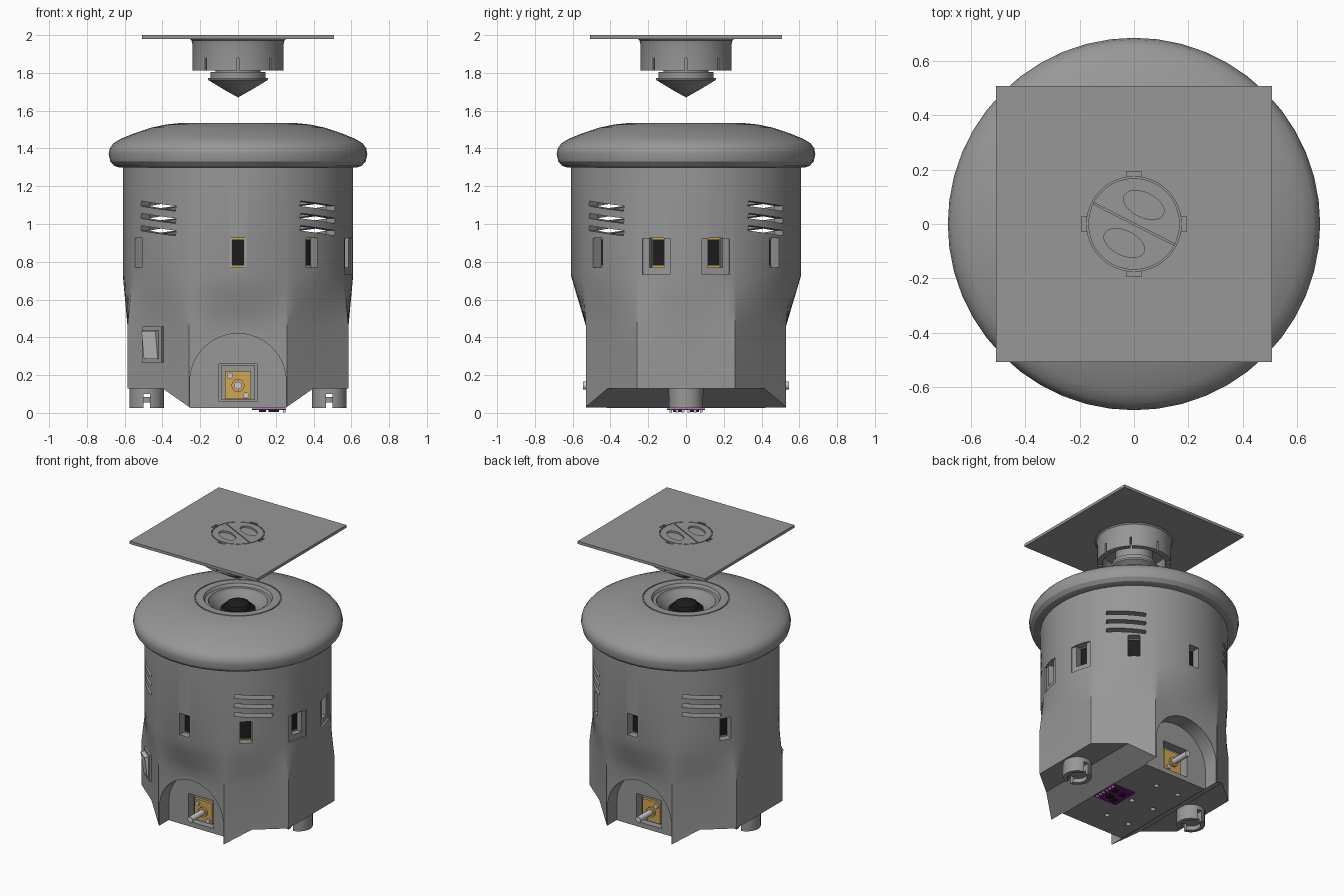
import bpy, bmesh, math
from mathutils import Matrix, Vector

cube = bpy.data.objects.get("Cube")
if cube:
    bpy.data.objects.remove(cube, do_unlink=True)


def material(name, rgb):
    m = bpy.data.materials.new(name)
    m.use_nodes = True
    m.diffuse_color = (*rgb, 1)
    m.node_tree.nodes["Principled BSDF"].inputs["Base Color"].default_value = (*rgb, 1)
    return m


grey = material("shell grey", (0.31, 0.31, 0.31))
light = material("light metal", (0.6, 0.6, 0.6))
black = material("sensor black", (0.012, 0.012, 0.014))
gold = material("gold plate", (0.62, 0.38, 0.1))
purple = material("board purple", (0.16, 0.01, 0.2))


def T(x, y, z):
    return Matrix.Translation((x, y, z))


def R(deg, axis):
    return Matrix.Rotation(math.radians(deg), 4, axis)


def finish(name, bm, mat=None):
    bmesh.ops.remove_doubles(bm, verts=bm.verts, dist=1e-5)
    bmesh.ops.recalc_face_normals(bm, faces=bm.faces)
    me = bpy.data.meshes.new(name)
    bm.to_mesh(me)
    bm.free()
    ob = bpy.data.objects.new(name, me)
    bpy.context.collection.objects.link(ob)
    if mat:
        me.materials.append(mat)
    else:
        ob.hide_render = True
    return ob


def box(name, size, matrix, mat=None):
    bm = bmesh.new()
    bmesh.ops.create_cube(bm, size=1, matrix=matrix @ Matrix.Diagonal((*size, 1)))
    return finish(name, bm, mat)


def cyl(name, r, h, matrix, mat=None, seg=32):
    bm = bmesh.new()
    bmesh.ops.create_cone(bm, cap_ends=True, segments=seg, radius1=r, radius2=r, depth=h, matrix=matrix)
    return finish(name, bm, mat)


def lathe(name, profile, mat=None, seg=48):
    bm = bmesh.new()
    vs = [bm.verts.new((r, 0, z)) for r, z in profile]
    es = [bm.edges.new(p) for p in zip(vs, vs[1:])]
    bmesh.ops.spin(bm, geom=vs + es, cent=(0, 0, 0), axis=(0, 0, 1),
                   angle=math.tau, steps=seg, use_merge=False)
    return finish(name, bm, mat)


def prism(name, outline, half, mat=None):
    # extrude an x-z outline along y
    bm = bmesh.new()
    f = bm.faces.new([bm.verts.new((x, -half, z)) for x, z in outline])
    g = bmesh.ops.extrude_face_region(bm, geom=[f])["geom"]
    bmesh.ops.translate(bm, vec=(0, 2 * half, 0), verts=[v for v in g if isinstance(v, bmesh.types.BMVert)])
    return finish(name, bm, mat)


def cut(ob, cutters):
    for c in cutters:
        m = ob.modifiers.new("cut", "BOOLEAN")
        m.operation, m.solver, m.object = "DIFFERENCE", "EXACT", c
    bpy.context.view_layer.update()
    me = bpy.data.meshes.new_from_object(ob.evaluated_get(bpy.context.evaluated_depsgraph_get()))
    ob.modifiers.clear()
    ob.data = me
    for c in cutters:
        bpy.data.objects.remove(c, do_unlink=True)


def smooth(*obs):
    for ob in obs:
        bpy.ops.object.select_all(action="DESELECT")
        ob.select_set(True)
        bpy.context.view_layer.objects.active = ob
        bpy.ops.object.shade_smooth_by_angle(angle=math.radians(28))


# Body: round drum lofted into an eight-sided base
def base_radius(a):
    c, s = abs(math.cos(a)), abs(math.sin(a))
    return min(0.585 / max(c, 1e-6), 0.53 / max(s, 1e-6), 0.2425 / (0.27 * c + 0.325 * s))


corners = [math.atan2(sy * y, sx * x) % math.tau for x, y in ((0.585, 0.26), (0.26, 0.53))
           for sx in (-1, 1) for sy in (-1, 1)]
angles = sorted([math.tau * i / 72 for i in range(72)] + corners)
bm = bmesh.new()
rings = []
for z, blend in ((0.025, 0), (0.46, 0), (0.55, 0.33), (0.64, 0.67), (0.73, 1), (1.31, 1)):
    rings.append([bm.verts.new((r * math.cos(a), r * math.sin(a), z)) for a in angles
                  for r in [base_radius(a) * (1 - blend) + 0.61 * blend]])
n = len(angles)
for lo, hi in zip(rings, rings[1:]):
    for i in range(n):
        bm.faces.new((lo[i], lo[(i + 1) % n], hi[(i + 1) % n], hi[i]))
bm.faces.new(rings[0])
bm.faces.new(rings[-1])
body = finish("body", bm, grey)

# Hollow interior, raised underside, wheel wells and motor openings
cutters = [cyl("hollow", 0.55, 0.53, T(0, 0, 1.025), seg=48)]
for s in (-1, 1):
    cutters.append(prism("under_slope", [(s * x, z) for x, z in
                         ((0.214, 0), (0.4, 0.13), (0.7, 0.13), (0.7, 0))], 0.8))
    arch = [(0.255, -0.05)] + [(0.255 * math.cos(t), 0.165 + 0.255 * math.sin(t))
                               for t in (math.pi * i / 32 for i in range(33))] + [(-0.255, -0.05)]
    well = prism("wheel_well", arch, 0.15)
    well.location.y = s * 0.57
    cutters += [well, box("motor_opening", (0.2, 0.1, 0.2), T(0, s * 0.4, 0.16))]

# Sensor windows around the drum, with recessed sensors
for a in (-150, -90, -50, -15, 15, 50, 90, 150):
    turn = R(a, "Z")
    cutters.append(box("window", (0.2, 0.078, 0.155), turn @ T(0.6, 0, 0.848)))
    if abs(a) == 15:
        cutters.append(box("wide_recess", (0.1, 0.15, 0.19), turn @ T(0.646, 0, 0.827)))
    box("sensor", (0.05, 0.07, 0.14), turn @ T(0.53, 0, 0.848), black)
    for dz in (-0.073, 0.073):
        box("sensor_edge", (0.06, 0.07, 0.008), turn @ T(0.53, 0, 0.848 + dz), gold)

# Slanted vents, three per corner
for a in (45, 135, 225, 315):
    for z in (0.965, 1.03, 1.095):
        cutters.append(box("vent", (0.2, 0.26, 0.027), R(a, "Z") @ T(0.6, 0, z) @ R(-6, "X")))

# Screw holes in the floor
for x in (-0.16, 0.02):
    for y in (-0.25, 0, 0.25):
        cutters.append(cyl("floor_hole", 0.018, 0.04, T(x, y, 0.03), seg=16))
cut(body, cutters)

# Motors: gold plate, shaft and screws on the two driven sides
for s in (-1, 1):
    box("motor_plate", (0.14, 0.02, 0.15), T(0, s * 0.385, 0.148), gold)
    box("motor_block", (0.18, 0.02, 0.18), T(0, s * 0.362, 0.16), grey)
    shaft = cyl("motor_shaft", 0.02, 0.17, T(0, s * 0.46, 0.145) @ R(90, "X"), light)
    collar = cyl("shaft_collar", 0.034, 0.02, T(0, s * 0.4, 0.145) @ R(90, "X"), gold)
    smooth(shaft, collar)
    for k in (-1, 1):
        cyl("motor_screw", 0.016, 0.016, T(k * 0.042, s * 0.4, 0.145 - k * 0.052) @ R(90, "X"), light, 12)

# Slotted skid feet
for s in (-1, 1):
    foot = cyl("skid_foot", 0.092, 0.11, T(s * 0.483, 0, 0.08), grey)
    cut(foot, [box("foot_slot", (0.035, 0.3, 0.08), T(s * 0.483, 0, 0.06)),
               cyl("foot_socket", 0.065, 0.05, T(s * 0.483, 0, 0.03))])
    ball = cyl("foot_ball", 0.05, 0.03, T(s * 0.483, 0, 0.07), grey)
    smooth(foot, ball)

# Circuit board under the floor
box("circuit_board", (0.18, 0.2, 0.008), T(0.165, 0, 0.018), purple)
for i in range(6):
    box("board_pin", (0.014, 0.014, 0.012), T(0.245, -0.08 + i * 0.032, 0.008), light)
for x, y in ((0.13, 0.04), (0.18, -0.03), (0.13, -0.05), (0.2, 0.05)):
    box("board_chip", (0.035, 0.035, 0.01), T(x, y, 0.01), black)

# Rocker switch on the angled wall
sw = T(-0.448, -0.375, 0.362) @ R(math.degrees(math.atan2(-0.325, -0.27)), "Z")
box("switch_frame", (0.03, 0.135, 0.19), sw, grey)
box("switch_rocker", (0.04, 0.095, 0.15), sw @ T(0.012, 0, 0) @ R(8, "Y"), light)

# Domed lid with a central well and thin ring groove
lid = lathe("lid", [(0, 1.3), (0.63, 1.3), (0.655, 1.308), (0.676, 1.33), (0.685, 1.37), (0.679, 1.4),
                    (0.66, 1.427), (0.62, 1.451), (0.55, 1.48), (0.46, 1.51), (0.38, 1.527), (0.3, 1.535),
                    (0.285, 1.535), (0.285, 1.528), (0.277, 1.528), (0.277, 1.535), (0.225, 1.535),
                    (0.215, 1.515), (0.195, 1.515), (0.185, 1.49), (0.15, 1.45), (0.14, 1.41), (0, 1.41)], grey)
lens = lathe("lens", [(0.115, 1.4), (0.115, 1.46), (0.1, 1.475), (0.085, 1.475), (0.075, 1.5),
                      (0.045, 1.515), (0, 1.52)], black)

# Top plate with the outline of the fitted mirror holder
plate = box("top_plate", (1.015, 1.015, 0.02), T(0, 0, 1.99), grey)
cutters = [lathe("ring_groove", [(0.168, 1.99), (0.174, 1.99), (0.174, 2.02), (0.168, 2.02), (0.168, 1.99)]),
           box("line_groove", (0.33, 0.006, 0.03), T(0, 0, 2.005) @ R(-27, "Z"))]
for s in (-1, 1):
    cutters.append(cyl("oval", 1, 0.03, T(s * 0.036, s * 0.07, 2.003) @ R(-25, "Z")
                       @ Matrix.Diagonal((0.08, 0.045, 1, 1))))
for a in range(0, 360, 90):
    cutters.append(box("tab_groove", (0.018, 0.055, 0.03), R(a, "Z") @ T(0.184, 0, 2.007)))
cut(plate, cutters)

# Mirror holder and cone under the plate
holder = lathe("mirror_holder", [(0, 1.98), (0.255, 1.98), (0.246, 1.972), (0.241, 1.95), (0.241, 1.813),
                                 (0.205, 1.813), (0.205, 1.9), (0, 1.9)], grey)
cut(holder, [box("holder_slit", (0.09, 0.012, 0.07), R(a, "Z") @ T(0.23, 0, 1.845))
             for a in range(0, 360, 45)])
cone = lathe("mirror_cone", [(0, 1.67), (0.08, 1.715), (0.157, 1.762), (0.16, 1.774), (0.145, 1.774),
                             (0.145, 1.805), (0.12, 1.805), (0.12, 1.9), (0, 1.9)], grey)
smooth(body, lid, lens, holder, cone)
